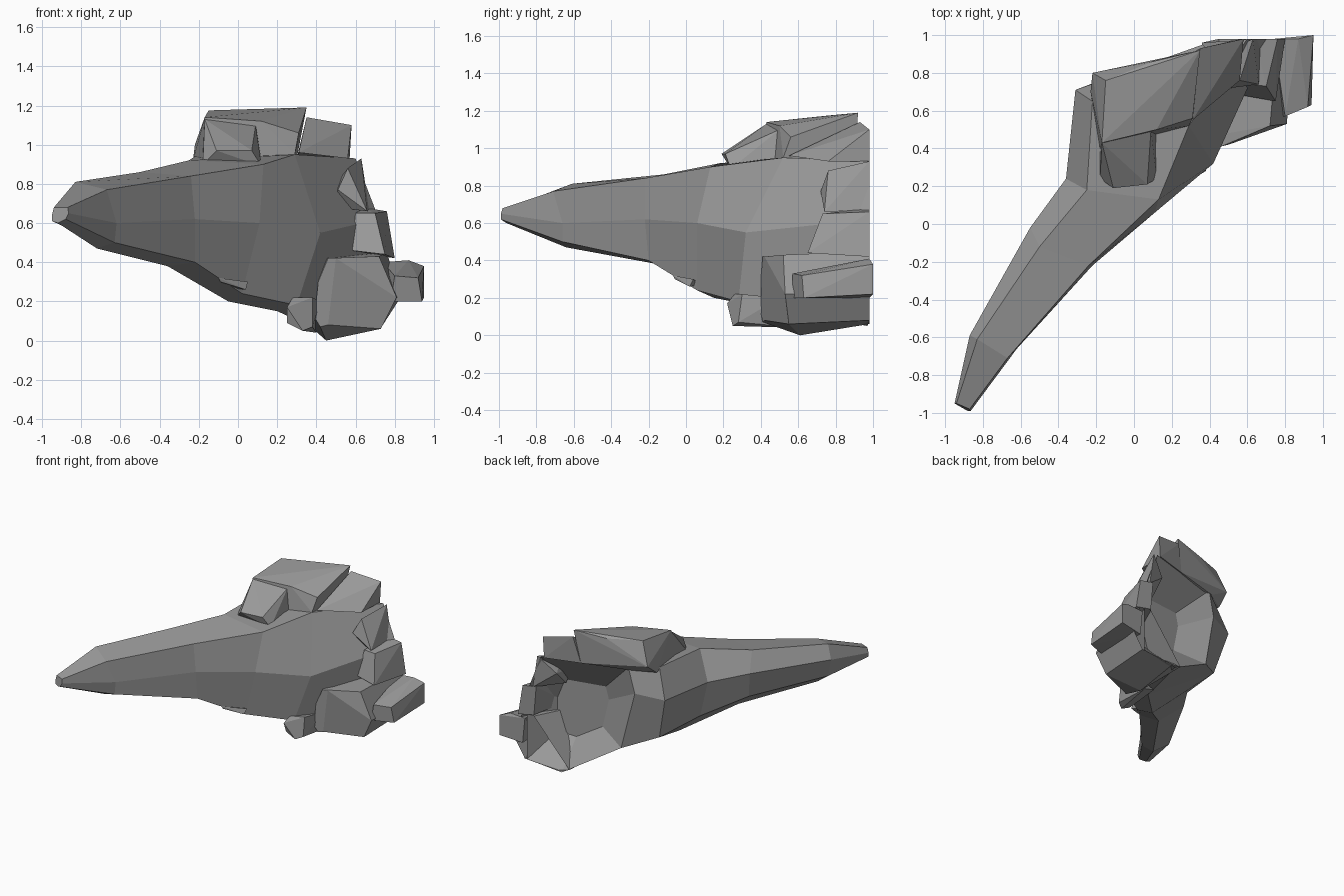
import bpy, bmesh
from mathutils import Vector

grey = bpy.data.materials.new("dark_grey")
grey.diffuse_color = (.32, .32, .32, 1)


def finish(bm, name):
    bmesh.ops.recalc_face_normals(bm, faces=bm.faces)
    mesh = bpy.data.meshes.new(name)
    bm.to_mesh(mesh)
    bm.free()
    mesh.materials.append(grey)
    ob = bpy.data.objects.new(name, mesh)
    bpy.context.collection.objects.link(ob)
    return ob


def loft(name, rings, cap_end=True):
    bm = bmesh.new()
    loops = [[bm.verts.new(p) for p in ring] for ring in rings]
    n = len(loops[0])
    for a, b in zip(loops, loops[1:]):
        for i in range(n):
            j = (i + 1) % n
            bm.faces.new((a[i], a[j], b[j], b[i]))
    bm.faces.new(loops[0])
    if cap_end:
        bm.faces.new(loops[-1])
    return finish(bm, name)


def hull(name, points):
    bm = bmesh.new()
    for p in points:
        bm.verts.new(p)
    bmesh.ops.convex_hull(bm, input=bm.verts)
    loose = [v for v in bm.verts if not v.link_faces]
    bmesh.ops.delete(bm, geom=loose, context='VERTS')
    bmesh.ops.dissolve_limit(bm, angle_limit=0.1, verts=bm.verts, edges=bm.edges)
    return finish(bm, name)


# Main hull: rings run left, upper left, upper right, right, lower right, keel, lower left
sections = [
    [(-.95, -.95, .64), (-.94, -.95, .68), (-.87, -.98, .68), (-.865, -.99, .65),
     (-.88, -.99, .62), (-.92, -.96, .60), (-.95, -.95, .61)],
    [(-.87, -.59, .70), (-.83, -.61, .81), (-.67, -.71, .77), (-.62, -.66, .60),
     (-.63, -.66, .50), (-.72, -.64, .47), (-.84, -.60, .56)],
    [(-.55, -.02, .72), (-.50, -.12, .86), (-.24, -.22, .84), (-.22, -.22, .62),
     (-.22, -.20, .40), (-.36, -.15, .38), (-.52, -.05, .52)],
    [(-.36, .24, .70), (-.25, .18, .92), (.13, .13, .90), (.11, .06, .60),
     (.02, .06, .24), (-.05, .15, .20), (-.30, .25, .42)],
    [(-.31, .71, .72), (-.22, .65, .94), (.29, .52, .95), (.42, .32, .55),
     (.30, .28, .18), (.20, .40, .15), (-.22, .65, .38)],
    [(-.10, .79, .75), (-.05, .80, .95), (.60, .98, .93), (.72, .98, .62),
     (.72, .98, .08), (.42, .97, .05), (.00, .82, .30)],
]
# Recessed stern: the last ring shrinks inward to a back wall
centre = Vector((.46, .68, .45))
inner = [Vector(p).lerp(centre, .5) for p in sections[-1]]
for p in inner:
    p.y = .72 + .15 * (p.x - .2)
loft("main_hull", sections + [inner])

# Open lower pod
loft("lower_pod", [
    [(.39, .40, .12), (.41, .40, .30), (.46, .41, .42), (.50, .42, .42),
     (.46, .42, .08), (.42, .41, .07)],
    [(.36, .52, .08), (.44, .47, .42), (.72, .52, .43), (.81, .53, .22),
     (.73, .55, .06), (.45, .61, .00)],
    [(.36, .96, .08), (.66, .98, .44), (.76, .98, .45), (.83, .98, .22),
     (.74, .98, .08), (.45, .98, .06)],
], cap_end=False)

# Keel block ahead of the pod
hull("keel_block", [
    (.25, .22, .17), (.25, .25, .09), (.33, .25, .05), (.38, .28, .07), (.38, .30, .22),
    (.28, .26, .22), (.27, .55, .10), (.40, .60, .04), (.42, .50, .20)])

# Small fin under the belly
hull("belly_fin", [
    (-.10, -.07, .32), (-.09, -.06, .30), (.04, .02, .26), (.05, .04, .30), (-.06, .08, .27)])

# Outer side box
hull("side_box", [
    (.78, .57, .20), (.80, .57, .33), (.92, .62, .32), (.94, .63, .20),
    (.76, .98, .20), (.74, .98, .40), (.87, .98, .41), (.95, 1.0, .38), (.95, 1.0, .22)])

# Stepped strakes on the right stern
hull("middle_strake", [
    (.58, .68, .46), (.75, .65, .44), (.70, .73, .65), (.80, .98, .42),
    (.76, .98, .66), (.64, .98, .68), (.66, .98, .45), (.60, .74, .65)])
hull("shoulder_strake", [
    (.51, .72, .77), (.56, .76, .88), (.63, .98, .93), (.67, .98, .67),
    (.66, .74, .66), (.50, .92, .80), (.50, .80, .68)])
hull("upper_strake", [
    (.31, .55, .96), (.35, .93, 1.14), (.56, .76, .93), (.58, .98, 1.10),
    (.57, .98, .93), (.30, .90, .93)])

# Raised tower and its front cabin
hull("tower", [
    (-.18, .40, .93), (.29, .52, .95), (-.17, .43, 1.14), (.12, .50, 1.12),
    (.31, .56, 1.06), (.35, .92, 1.19), (.10, .86, 1.165), (-.15, .76, 1.175),
    (-.22, .80, 1.0), (-.23, .70, .92), (.30, .90, .93), (-.08, .79, .93)])
hull("front_cabin", [
    (-.18, .24, .90), (-.11, .19, .97), (.07, .21, .97), (.12, .24, .89),
    (-.17, .43, 1.13), (.09, .50, 1.10), (.12, .50, .92), (-.18, .45, .90)])
